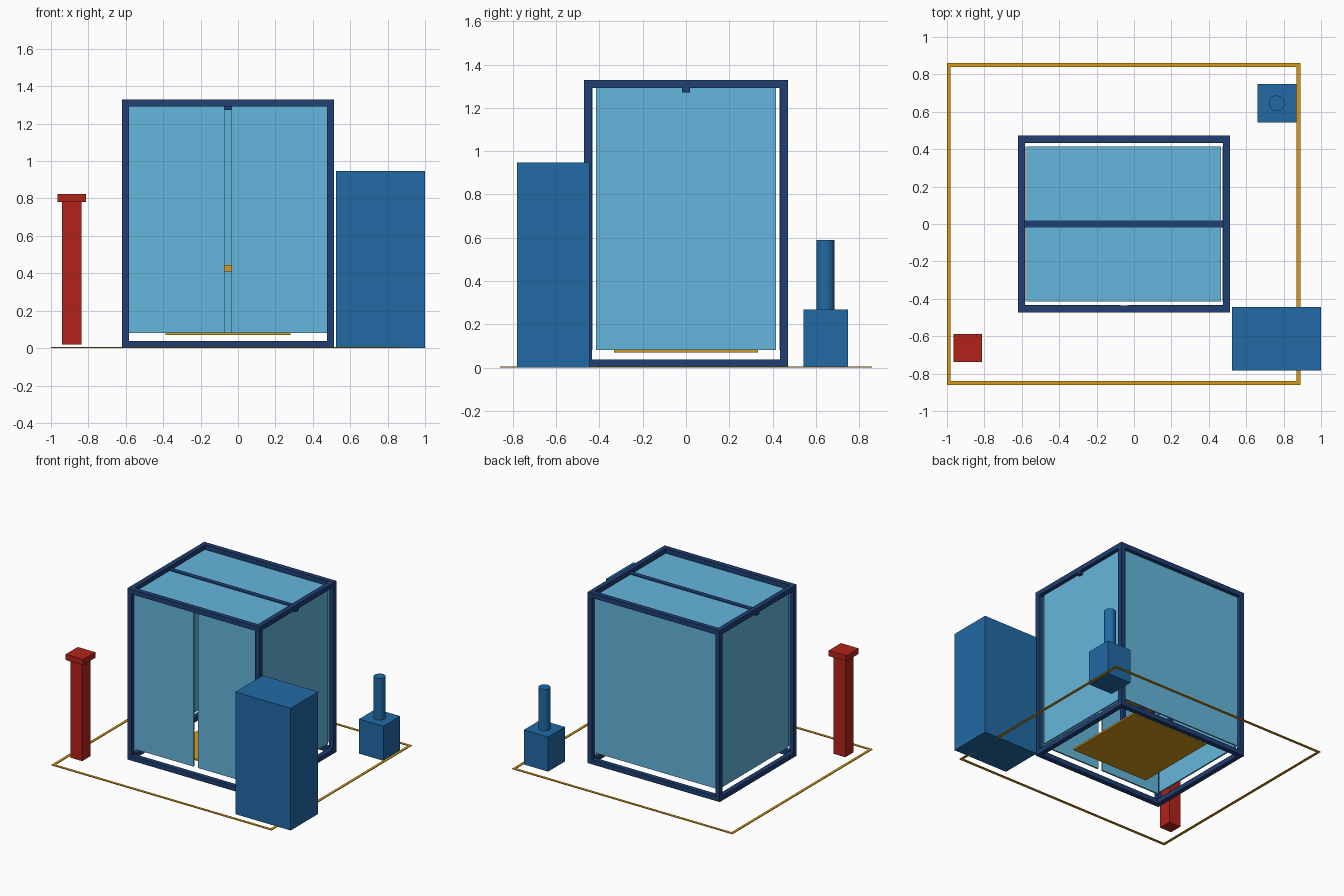
import bpy, bmesh
from mathutils import Matrix, Vector

if "Cube" in bpy.data.objects:
    bpy.data.objects.remove(bpy.data.objects["Cube"])


def mat(name, rgb):
    m = bpy.data.materials.new(name)
    m.diffuse_color = (*rgb, 1)
    m.use_nodes = True
    m.node_tree.nodes["Principled BSDF"].inputs["Base Color"].default_value = m.diffuse_color
    return m


NAVY = mat("navy", (0.014, 0.05, 0.17))
GLASS = mat("panel_blue", (0.127, 0.468, 0.716))
BLUE = mat("machine_blue", (0.015, 0.144, 0.376))
YELLOW = mat("safety_yellow", (0.69, 0.323, 0.01))
RED = mat("post_red", (0.445, 0.016, 0.011))


def finish(bm, name, m):
    me = bpy.data.meshes.new(name)
    bm.to_mesh(me)
    bm.free()
    me.materials.append(m)
    ob = bpy.data.objects.new(name, me)
    bpy.context.collection.objects.link(ob)
    return ob


def add_box(bm, x, y, z):
    lo, hi = Vector((x[0], y[0], z[0])), Vector((x[1], y[1], z[1]))
    bmesh.ops.create_cube(bm, size=1, matrix=Matrix.Translation((lo + hi) / 2)
                          @ Matrix.Diagonal((*(hi - lo), 1)))


def boxes(name, m, *spans):
    bm = bmesh.new()
    for s in spans:
        add_box(bm, *s)
    return finish(bm, name, m)


# enclosure frame: outer limits and bar thickness
X0, X1, Y0, Y1, H, T = -0.62, 0.513, -0.472, 0.472, 1.328, 0.037
xs = [(X0, X0 + T), (X1 - T, X1)]
ys = [(Y0, Y0 + T), (Y1 - T, Y1)]
zs = [(0, T), (H - T, H)]
for side, x in zip(("left", "right"), xs):
    for end, y in zip(("front", "back"), ys):
        boxes(f"{end}_{side}_upright", NAVY, (x, y, (0, H)))
    for level, z in zip(("lower", "upper"), zs):
        boxes(f"{level}_{side}_rail", NAVY, (x, (Y0 + T, Y1 - T), z))
for end, y in zip(("front", "back"), ys):
    for level, z in zip(("lower", "upper"), zs):
        boxes(f"{level}_{end}_rail", NAVY, ((X0 + T, X1 - T), y, z))
boxes("roof_beam", NAVY, ((X0 + 0.002, X1 - 0.002), (-T / 2, T / 2), (1.272, 1.309)))

# panels and double doors
PZ = (0.08, 1.292)
boxes("left_door", GLASS, ((-0.584, -0.073), (-0.444, -0.432), PZ))
boxes("right_door", GLASS, ((-0.034, 0.477), (-0.444, -0.432), PZ))
boxes("back_panel", GLASS, ((-0.584, 0.477), (0.432, 0.444), PZ))
boxes("left_panel", GLASS, ((-0.591, -0.579), (-0.415, 0.415), PZ))
boxes("right_panel", GLASS, ((0.472, 0.484), (-0.415, 0.415), PZ))
boxes("roof_panel", GLASS, ((-0.575, 0.465), (-0.415, 0.415), (1.292, 1.303)))

# base plate and small work bench inside
boxes("base_plate", YELLOW, ((-0.388, 0.28), (-0.333, 0.333), (0.07, 0.083)))
boxes("bench_top", YELLOW, ((-0.205, 0.095), (-0.05, 0.2), (0.41, 0.445)))
boxes("bench_legs", NAVY, *[((x - 0.015, x + 0.015), (y - 0.015, y + 0.015), (0.083, 0.41))
                            for x in (-0.185, 0.075) for y in (-0.03, 0.18)])

# floor marking: closed rectangular ring
FX, FY, W, FH = (-1, 0.89), (-0.86, 0.86), 0.02, 0.005
boxes("floor_marking", YELLOW,
      (FX, (FY[0], FY[0] + W), (0, FH)), (FX, (FY[1] - W, FY[1]), (0, FH)),
      ((FX[0], FX[0] + W), (FY[0] + W, FY[1] - W), (0, FH)),
      ((FX[1] - W, FX[1]), (FY[0] + W, FY[1] - W), (0, FH)))

# control cabinet
boxes("control_cabinet", BLUE, ((0.525, 1.0), (-0.782, -0.445), (0, 0.948)))

# extraction unit with round stack
boxes("extractor_box", BLUE, ((0.66, 0.868), (0.542, 0.748), (0, 0.268)))
bm = bmesh.new()
bmesh.ops.create_cone(bm, cap_ends=True, segments=32, radius1=0.042, radius2=0.042,
                      depth=0.322, matrix=Matrix.Translation((0.764, 0.645, 0.429)))
stack = finish(bm, "extractor_stack", BLUE)
for p in stack.data.polygons:
    p.use_smooth = len(p.vertices) == 4
bpy.context.view_layer.objects.active = stack
stack.select_set(True)
bpy.ops.object.shade_smooth_by_angle()

# operator post with cap
boxes("operator_post", RED, ((-0.94, -0.838), (-0.713, -0.611), (0.02, 0.78)))
boxes("operator_post_cap", RED, ((-0.964, -0.814), (-0.737, -0.587), (0.78, 0.824)))
